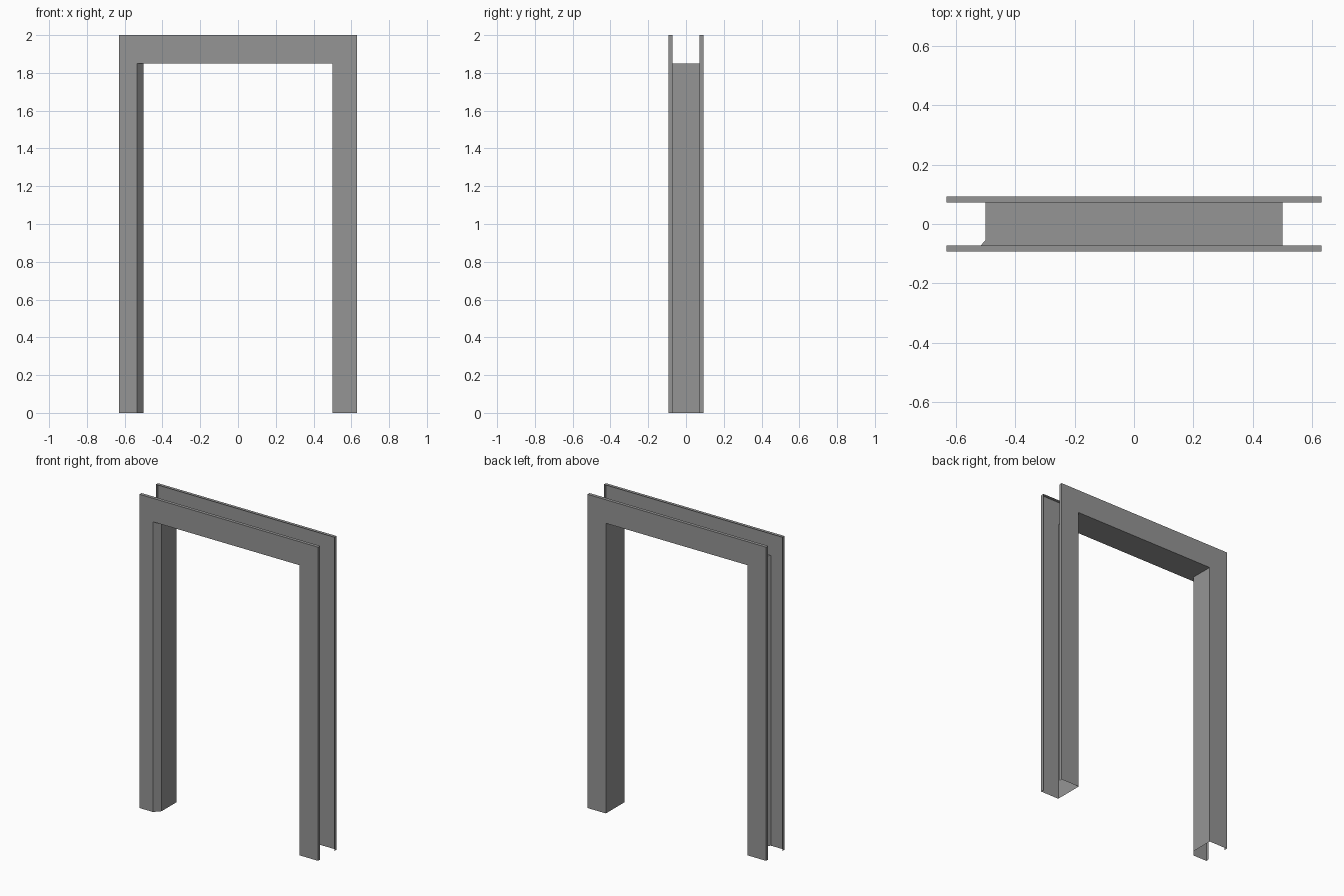
import bpy
import bmesh

cube = bpy.data.objects.get("Cube")
if cube:
    bpy.data.objects.remove(cube, do_unlink=True)

GREY = 0.3
HALF, HEAD = 0.5, 1.85          # clear opening
FACE, TOP = 0.13, 0.15          # visible face widths
DEPTH, LIP = 0.093, 0.021       # half depth of the frame, return lip
CHAMFER_X, CHAMFER_Y = 0.034, 0.038

steel = bpy.data.materials.new("grey steel")
steel.use_nodes = True
steel.diffuse_color = (GREY, GREY, GREY, 1)
steel.node_tree.nodes["Principled BSDF"].inputs["Base Color"].default_value = (GREY, GREY, GREY, 1)

# Folded sheet section: outward fraction and depth
lip_y = DEPTH - LIP
section = [(1, -lip_y), (1, -DEPTH), (0, -DEPTH), (0, DEPTH), (1, DEPTH), (1, lip_y)]


def station(bm, side, top):
    """One cross-section, at the foot or at the mitre."""
    return [bm.verts.new((side * (HALF + u * FACE), y, HEAD + u * TOP if top else 0))
            for u, y in section]


def finish(bm, name):
    bmesh.ops.recalc_face_normals(bm, faces=bm.faces)
    mesh = bpy.data.meshes.new(name)
    bm.to_mesh(mesh)
    bm.free()
    mesh.materials.append(steel)
    obj = bpy.data.objects.new(name, mesh)
    bpy.context.collection.objects.link(obj)


def folded_member(name, a, b):
    """Sheet channel swept between two stations, each (side, top)."""
    bm = bmesh.new()
    p, q = station(bm, *a), station(bm, *b)
    for i in range(len(section) - 1):
        bm.faces.new((p[i], p[i + 1], q[i + 1], q[i]))
    finish(bm, name)


folded_member("header", (-1, True), (1, True))
folded_member("left_jamb", (1, False), (1, True))

# Right jamb: same channel with its front inner corner cut off
bm = bmesh.new()
foot, head = station(bm, -1, False), station(bm, -1, True)
cut = [[bm.verts.new((-HALF - CHAMFER_X, -DEPTH, z)),
        bm.verts.new((-HALF, -DEPTH + CHAMFER_Y, z))] for z in (0, HEAD)]
(foot_out, foot_in), (head_out, head_in) = cut
bm.faces.new((foot[0], foot[1], head[1], head[0]))
bm.faces.new((foot[1], foot_out, head_out, head[2], head[1]))
bm.faces.new((foot_out, foot_in, head_in, head_out))
bm.faces.new((foot_in, foot[3], head[3], head_in))
bm.faces.new((head_out, head_in, head[2]))
for i in (3, 4):
    bm.faces.new((foot[i], foot[i + 1], head[i + 1], head[i]))
bm.verts.remove(foot[2])
finish(bm, "right_jamb")
